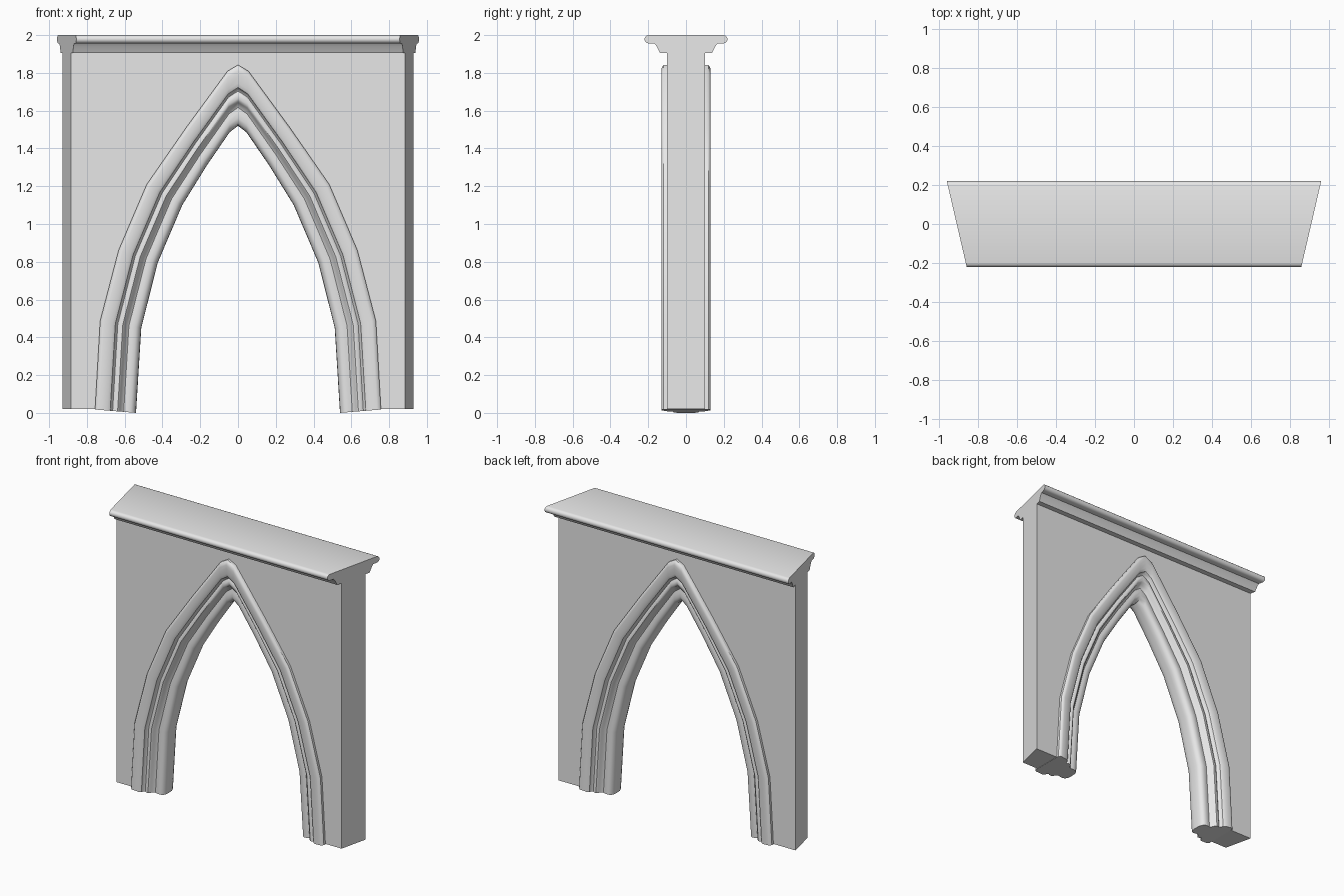
import bpy, bmesh
from math import radians, sin, cos, pi

cube = bpy.data.objects.get("Cube")
if cube:
    bpy.data.objects.remove(cube, do_unlink=True)

stone = bpy.data.materials.new("pale grey stone")
stone.use_nodes = True
stone.diffuse_color = (0.8, 0.8, 0.8, 1)
stone.node_tree.nodes["Principled BSDF"].inputs["Base Color"].default_value = (0.8, 0.8, 0.8, 1)


def half_width(y):
    """The ends taper: the back is wider than the front."""
    return 0.907 + 0.232 * y


def loft(name, sections, angle):
    """Skin a row of matching closed sections and cap both ends."""
    bm = bmesh.new()
    rings = [[bm.verts.new(p) for p in s] for s in sections]
    n = len(rings[0])
    for a, b in zip(rings, rings[1:]):
        for i in range(n):
            j = (i + 1) % n
            bm.faces.new((a[i], a[j], b[j], b[i]))
    bm.faces.new(rings[0])
    bm.faces.new(rings[-1])
    bmesh.ops.recalc_face_normals(bm, faces=bm.faces)
    mesh = bpy.data.meshes.new(name)
    bm.to_mesh(mesh)
    bm.free()
    mesh.materials.append(stone)
    obj = bpy.data.objects.new(name, mesh)
    bpy.context.collection.objects.link(obj)
    bpy.ops.object.select_all(action='DESELECT')
    obj.select_set(True)
    bpy.context.view_layer.objects.active = obj
    bpy.ops.object.shade_smooth_by_angle(angle=radians(angle))
    return obj


# Pointed arch: inner and outer edges of one half, foot to apex
inner = [(0.54, 0), (0.512, 0.45), (0.425, 0.795), (0.295, 1.1),
         (0.165, 1.31), (0.045, 1.485), (0, 1.52)]
outer = [(0.757, 0.018), (0.73, 0.487), (0.632, 0.862), (0.483, 1.21),
         (0.275, 1.51), (0.055, 1.81), (0, 1.842)]


def mirror_path(pts):
    return [(-x, z) for x, z in pts] + [(x, z) for x, z in reversed(pts[:-1])]


arch = list(zip(mirror_path(inner), mirror_path(outer)))


def between(pair, u):
    (xi, zi), (xo, zo) = pair
    return xi + (xo - xi) * u, zi + (zo - zi) * u


# Wall with the arch opening cut out, its edge buried in the moulding
def wall_outline(y):
    w = half_width(y)
    opening = [between(p, 0.75) for p in arch]
    opening[0] = (opening[0][0], 0.02)
    opening[-1] = (opening[-1][0], 0.02)
    pts = opening + [(w, 0.02), (w, 1.93), (-w, 1.93), (-w, 0.02)]
    return [(x, y, z) for x, z in pts]


loft("wall", [wall_outline(-0.1), wall_outline(0.1)], 30)

# Arch moulding: stepped rolls and coves, as (inner-to-outer share, depth)
half = [(1, 0.09), (1, 0.118), (0.96, 0.128), (0.9, 0.131), (0.82, 0.129),
        (0.7, 0.128), (0.63, 0.118), (0.61, 0.1), (0.57, 0.092), (0.52, 0.1),
        (0.45, 0.1), (0.4, 0.09), (0.38, 0.075), (0.3, 0.062), (0.22, 0.066),
        (0.13, 0.066), (0.05, 0.056), (0.01, 0.035), (0, 0.015)]
profile = half + [(u, -y) for u, y in reversed(half)]
sections = []
for pair in arch:
    ring = []
    for u, y in profile:
        x, z = between(pair, u)
        ring.append((x, y, z))
    sections.append(ring)
loft("arch_moulding", sections, 40)

# Coping: rounded lip over a sloping bed mould, running along the wall top
lip = [(0.198 + 0.022 * cos(a), 1.978 + 0.022 * sin(a))
       for a in (pi / 2 - k * pi / 6 for k in range(7))]
side = lip + [(0.168, 1.956), (0.155, 1.94), (0.137, 1.905), (0.1, 1.905)]
coping = side + [(-y, z) for y, z in reversed(side)]
loft("coping", [[(s * half_width(y), y, z) for y, z in coping] for s in (-1, 1)], 40)
